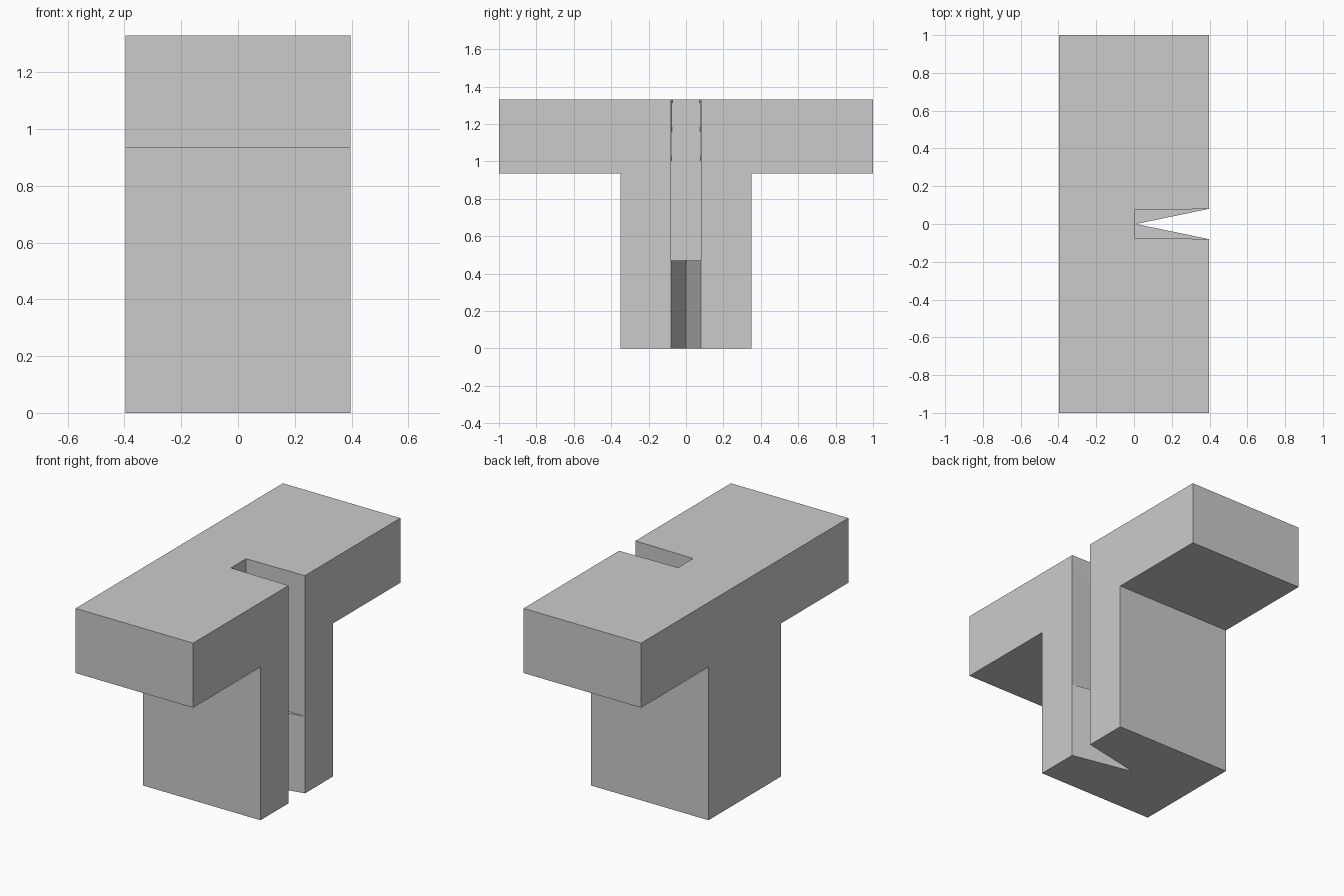
import bpy, bmesh

if "Cube" in bpy.data.objects:
    bpy.data.objects.remove(bpy.data.objects["Cube"])

HALF_DEPTH = 0.397   # half thickness along x
BAR_Z, TOP_Z = 0.935, 1.33
LEDGE_Z = 0.47


def to_object(name, bm):
    bmesh.ops.recalc_face_normals(bm, faces=bm.faces)
    mesh = bpy.data.meshes.new(name)
    bm.to_mesh(mesh)
    bm.free()
    obj = bpy.data.objects.new(name, mesh)
    bpy.context.collection.objects.link(obj)
    return obj


def prism(name, points, offset):
    """Extrude a closed 3D outline along an offset vector."""
    bm = bmesh.new()
    face = bm.faces.new([bm.verts.new(p) for p in points])
    ext = bmesh.ops.extrude_face_region(bm, geom=[face], use_keep_orig=True)
    verts = [g for g in ext["geom"] if isinstance(g, bmesh.types.BMVert)]
    bmesh.ops.translate(bm, verts=verts, vec=offset)
    return to_object(name, bm)


def hull(name, points):
    bm = bmesh.new()
    for p in points:
        bm.verts.new(p)
    bmesh.ops.convex_hull(bm, input=bm.verts[:])
    return to_object(name, bm)


# T-shaped body
half = [(0.35, 0), (0.35, BAR_Z), (1, BAR_Z), (1, TOP_Z)]
outline = half + [(-y, z) for y, z in reversed(half)]
body = prism("t_block", [(-HALF_DEPTH, y, z) for y, z in outline],
             (2 * HALF_DEPTH, 0, 0))

# Upper slot: straight in the stem, inner end narrowing slightly in the bar
slot = hull("slot_cutter", [
    (x, s * w, z)
    for z, inner in ((LEDGE_Z, 0.08), (BAR_Z, 0.08), (1.40, 0.072))
    for x, w in ((0.003, inner), (0.5, 0.08)) for s in (-1, 1)])

# Lower V-shaped groove, ending in a flat ledge
apex, outer = 0.01, 0.5
w = 0.08 * (outer - apex) / (HALF_DEPTH - apex)
groove = prism("groove_cutter",
               [(apex, 0, -0.1), (outer, -w, -0.1), (outer, w, -0.1)],
               (0, 0, LEDGE_Z + 0.12))

# Cut both openings and remove the cutters
bpy.context.view_layer.objects.active = body
for cutter in (slot, groove):
    cutter.hide_render = True
    mod = body.modifiers.new(cutter.name, "BOOLEAN")
    mod.operation = "DIFFERENCE"
    mod.solver = "EXACT"
    mod.object = cutter
    bpy.ops.object.modifier_apply(modifier=mod.name)
    bpy.data.objects.remove(cutter)
